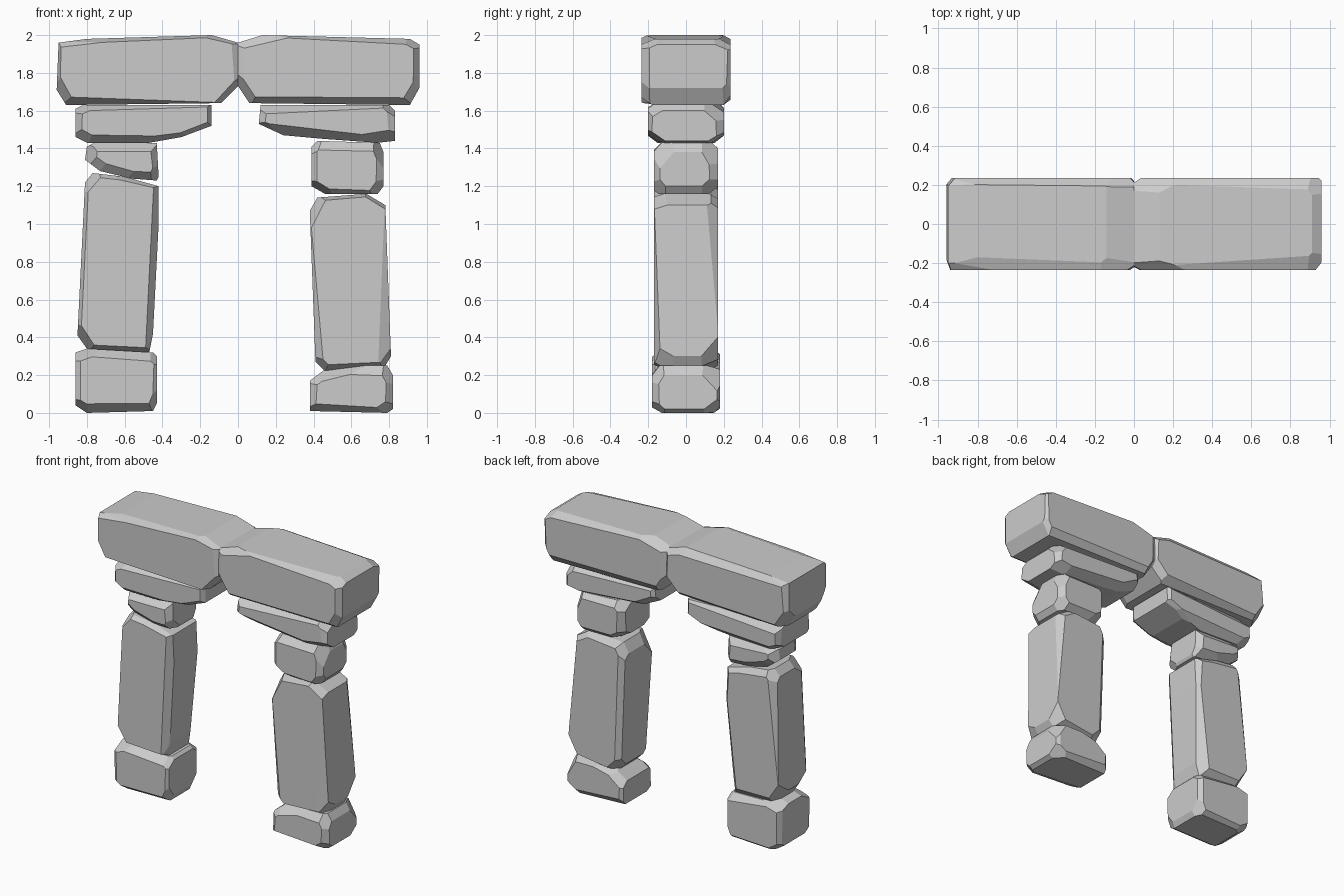
import bpy
import bmesh
import random
from mathutils import Vector

default_cube = bpy.data.objects.get("Cube")
if default_cube:
    bpy.data.objects.remove(default_cube, do_unlink=True)

random.seed(7)

# One grey for every block
GREY = (0.6, 0.6, 0.6, 1.0)
stone_grey = bpy.data.materials.new("stone_grey")
stone_grey.use_nodes = True
stone_grey.diffuse_color = GREY
stone_grey.node_tree.nodes["Principled BSDF"].inputs["Base Color"].default_value = GREY


def chip_size(normal, length):
    """Return how far a chip reaches into the outline and into the depth."""
    if length < 0.1:
        return random.uniform(0.03, 0.06), random.uniform(0.06, 0.11)
    if abs(normal.x) > 0.9:
        return random.uniform(0.015, 0.04), random.uniform(0.015, 0.05)
    return random.uniform(0.015, 0.05), random.uniform(0.03, 0.07)


def chip(bm, start, end, side, y_face):
    """Slice one outline edge off the front or back of a block."""
    along = (end - start).normalized()
    normal = Vector((-along.z, 0, along.x))
    reach, depth = chip_size(normal, (end - start).length)
    middle = (start + end) / 2
    point = Vector((middle.x, y_face, middle.z)) - normal * reach
    cut_normal = normal * depth + Vector((0, side * reach, 0))
    cut_normal.normalize()
    cut_normal += along * random.uniform(-0.05, 0.05)
    cut = bmesh.ops.bisect_plane(
        bm, geom=bm.verts[:] + bm.edges[:] + bm.faces[:], dist=1e-5,
        plane_co=point, plane_no=cut_normal.normalized(), clear_outer=True)
    rim = [e for e in cut["geom_cut"] if isinstance(e, bmesh.types.BMEdge)]
    if rim:
        bmesh.ops.holes_fill(bm, edges=rim, sides=0)


def block(name, half_depth, outline):
    """Extrude a clockwise front outline and chip its front and back edges."""
    bm = bmesh.new()
    corners = [Vector((x, 0, z)) for x, z in outline]
    verts = [bm.verts.new((c.x, -half_depth, c.z)) for c in corners]
    face = bm.faces.new(verts)
    grown = bmesh.ops.extrude_face_region(bm, geom=[face], use_keep_orig=True)
    back = [v for v in grown["geom"] if isinstance(v, bmesh.types.BMVert)]
    bmesh.ops.translate(bm, vec=(0, half_depth * 2, 0), verts=back)
    for side in (-1, 1):
        for start, end in zip(corners, corners[1:] + corners[:1]):
            chip(bm, start, end, side, side * half_depth)
    bmesh.ops.recalc_face_normals(bm, faces=bm.faces[:])
    mesh = bpy.data.meshes.new(name)
    bm.to_mesh(mesh)
    bm.free()
    mesh.materials.append(stone_grey)
    obj = bpy.data.objects.new(name, mesh)
    bpy.context.collection.objects.link(obj)
    return obj


# Lintels meeting in the middle
block("right_lintel", 0.235, [
    (-.95, 1.96), (-.8, 1.98), (-.14, 2), (0, 1.96), (0, 1.73),
    (-.09, 1.64), (-.91, 1.63), (-.96, 1.71)])
block("left_lintel", 0.235, [
    (0, 1.96), (.13, 2), (.91, 1.98), (.96, 1.95), (.96, 1.72),
    (.91, 1.63), (.06, 1.64), (0, 1.73)])

# Wide brackets under the lintels
block("right_bracket", 0.2, [
    (-.86, 1.61), (-.82, 1.63), (-.14, 1.63), (-.14, 1.52),
    (-.3, 1.46), (-.47, 1.43), (-.8, 1.43), (-.86, 1.46)])
block("left_bracket", 0.2, [
    (.12, 1.63), (.8, 1.63), (.83, 1.6), (.83, 1.44),
    (.74, 1.43), (.46, 1.45), (.24, 1.47), (.11, 1.53)])

# Small neck blocks
block("right_neck", 0.17, [
    (-.8, 1.41), (-.76, 1.43), (-.43, 1.43), (-.42, 1.25),
    (-.43, 1.23), (-.56, 1.24), (-.73, 1.28), (-.81, 1.34)])
block("left_neck", 0.17, [
    (.39, 1.41), (.42, 1.44), (.75, 1.43), (.77, 1.38),
    (.77, 1.2), (.74, 1.16), (.46, 1.16), (.39, 1.2)])

# Tall pillar shafts
block("right_shaft", 0.17, [
    (-.81, 1.22), (-.77, 1.27), (-.6, 1.25), (-.42, 1.2), (-.42, 1),
    (-.45, .42), (-.47, .32), (-.8, .34), (-.85, .41)])
block("left_shaft", 0.17, [
    (.38, 1.07), (.42, 1.14), (.68, 1.16), (.78, 1.1),
    (.81, .3), (.78, .25), (.46, .22), (.41, .27)])

# Foot blocks on the ground
block("right_foot", 0.18, [
    (-.86, .32), (-.8, .34), (-.45, .32), (-.43, .3),
    (-.43, .05), (-.45, .01), (-.8, 0), (-.86, .04)])
block("left_foot", 0.18, [
    (.38, .17), (.46, .23), (.55, .25), (.79, .25),
    (.82, .2), (.82, .02), (.79, 0), (.38, .01)])
